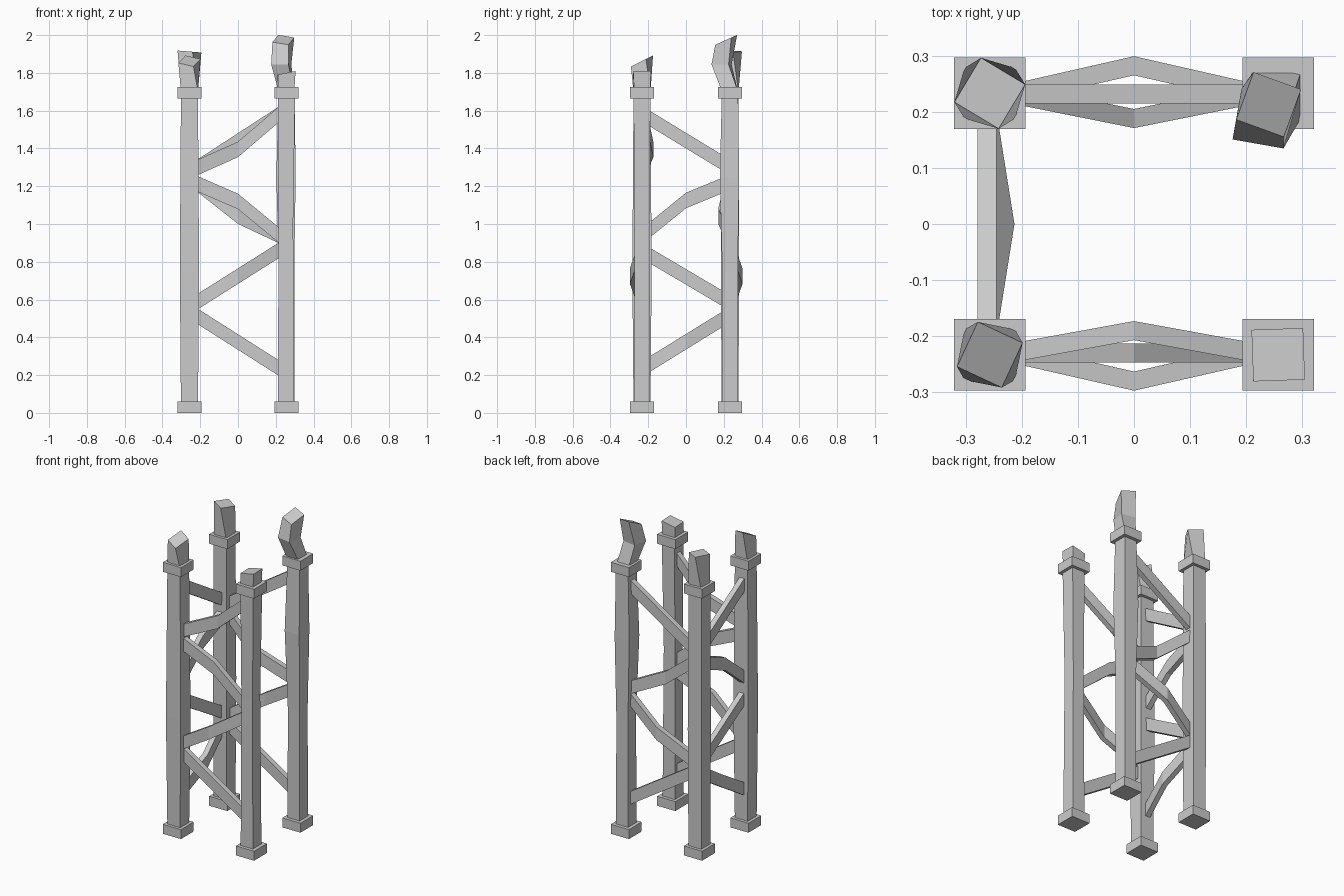
import bpy, bmesh
from math import cos, sin, radians

if "Cube" in bpy.data.objects:
    bpy.data.objects.remove(bpy.data.objects["Cube"])

PX, PY = 0.257, 0.233   # post spacing


def loft(name, rings):
    """Closed solid through a list of four-cornered rings."""
    bm = bmesh.new()
    rows = [[bm.verts.new(p) for p in r] for r in rings]
    for a, b in zip(rows, rows[1:]):
        for i in range(4):
            j = (i + 1) % 4
            bm.faces.new((a[i], a[j], b[j], b[i]))
    bm.faces.new(rows[0][::-1])
    bm.faces.new(rows[-1])
    bmesh.ops.recalc_face_normals(bm, faces=bm.faces)
    me = bpy.data.meshes.new(name)
    bm.to_mesh(me)
    bm.free()
    ob = bpy.data.objects.new(name, me)
    bpy.context.collection.objects.link(ob)
    return ob


def square(cx, cy, z, h, rot=0, sx=0, sy=0):
    """Square ring, turned about z, with its height sloping along x and y."""
    c, s = cos(radians(rot)), sin(radians(rot))
    pts = []
    for u, v in ((-h, -h), (h, -h), (h, h), (-h, h)):
        dx, dy = u * c - v * s, u * s + v * c
        pts.append((cx + dx, cy + dy, z + sx * dx + sy * dy))
    return pts


def post(name, sx, sy, shaft, stub):
    x, y = sx * PX, sy * PY
    # uneven shaft and broken-off stub: dx, dy, z, half width, turn, slopes
    loft(name + "_post", [square(x + r[0], y + r[1], *r[2:]) for r in shaft])
    loft(name + "_stub", [square(x + r[0], y + r[1], *r[2:]) for r in stub])
    # foot and collar blocks
    for part, z in (("foot", 0), ("collar", 1.665)):
        loft(name + "_" + part,
             [square(x, y, z, 0.064), square(x, y, z + 0.06, 0.064)])


post("front_left", -1, -1,
     [(0, 0, 0.03, .045), (0, 0, 0.75, .051), (0, 0, 1.69, .045)],
     [(0, 0, 1.70, .045), (0, 0, 1.863, .044, -25, 0, .5)])
post("front_right", 1, -1,
     [(-.002, 0, 0.03, .043), (-.004, 0, 1.0, .039), (0, 0, 1.69, .045)],
     [(-.002, 0, 1.70, .043), (0, 0, 1.80, .046, 2, .2, 0)])
post("back_left", -1, 1,
     [(0, 0, 0.03, .045), (0, 0, 0.8, .048), (0, 0, 1.69, .045)],
     [(0, 0, 1.70, .045), (0, 0, 1.913, .046, -31, -.08, 0)])
post("back_right", 1, 1,
     [(0, 0, 0.03, .042), (0, 0, 0.75, .041), (-.003, -.003, 1.25, .051),
      (0, 0, 1.69, .043)],
     [(0, 0, 1.70, .042), (-.028, -.045, 1.845, .046, -10),
      (-.017, -.02, 1.975, .045, -20, 0, .45)])


def brace(name, side, z0, z1, out=0, up=0):
    """Flat bar between two posts, optionally bent at its middle."""
    rings = []
    for t, z, o in ((-1, z0, 0), (0, (z0 + z1) / 2 + up, out), (1, z1, 0)):
        r = []
        for a, b in ((-.017, -.041), (.017, -.041), (.017, .041), (-.017, .041)):
            if side == "left":
                r.append((-0.262 + o + a, t * 0.20, z + b))
            else:
                y = -0.23 if side == "front" else 0.232
                r.append((t * 0.22, y + o + a, z + b))
        rings.append(r)
    loft(name, rings)


# zigzag braces (the right side is open): start z, end z, then bends per side
heights = [(.515, .235), (.585, .863), (1.215, .938), (1.297, 1.583)]
bends = {"front": [(0, 0), (-.05, 0), (0, .043), (.04, -.045)],
         "back": [(0, 0), (.05, 0), (-.044, -.035), (0, 0)]}
for side, bend in bends.items():
    for i, ((z0, z1), (o, u)) in enumerate(zip(heights, bend)):
        brace(f"{side}_brace_{i + 1}", side, z0, z1, o, u)

left = [(.253, .50, .032, 0), (.838, .602, 0, 0),
        (.962, 1.207, 0, .04), (1.563, 1.32, 0, 0)]
for i, spec in enumerate(left):
    brace(f"left_brace_{i + 1}", "left", *spec)
